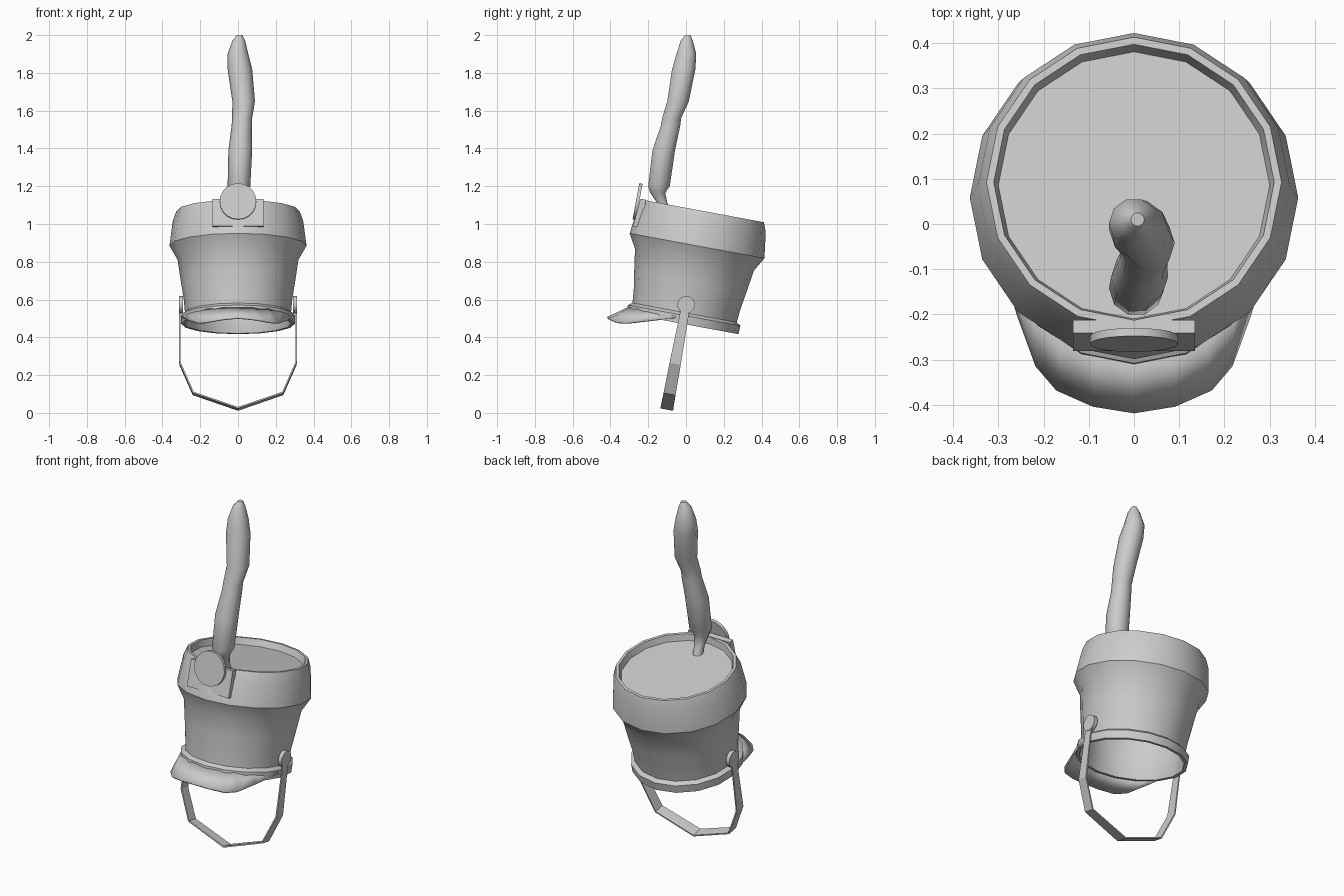
import bpy, bmesh, math
from mathutils import Matrix, Vector

if "Cube" in bpy.data.objects:
    bpy.data.objects.remove(bpy.data.objects["Cube"])

# The hat leans back about the chin strap buttons
TILT = Matrix.Translation((0, 0, 0.57)) @ Matrix.Rotation(math.radians(-10.5), 4, 'X')
grey = bpy.data.materials.new("plain grey")
grey.diffuse_color = (0.6, 0.6, 0.6, 1)
grey.use_nodes = True
grey.node_tree.nodes["Principled BSDF"].inputs["Base Color"].default_value = grey.diffuse_color


def finish(name, bm, matrix=TILT, angle=35):
    bmesh.ops.transform(bm, matrix=matrix, verts=bm.verts)
    bmesh.ops.recalc_face_normals(bm, faces=bm.faces)
    me = bpy.data.meshes.new(name)
    bm.to_mesh(me)
    bm.free()
    ob = bpy.data.objects.new(name, me)
    bpy.context.collection.objects.link(ob)
    me.materials.append(grey)
    bpy.ops.object.select_all(action='DESELECT')
    ob.select_set(True)
    bpy.context.view_layer.objects.active = ob
    bpy.ops.object.shade_smooth_by_angle(angle=math.radians(angle))
    return ob


def rings(bm, centres, radii, n):
    """Stack of horizontal n-sided rings, capped at both ends."""
    loops = []
    for c, r in zip(centres, radii):
        loops.append([bm.verts.new((c[0] + r * math.cos(2 * math.pi * i / n),
                                    c[1] + r * math.sin(2 * math.pi * i / n), c[2]))
                      for i in range(n)])
    for a, b in zip(loops, loops[1:]):
        for i in range(n):
            j = (i + 1) % n
            bm.faces.new((a[i], a[j], b[j], b[i]))
    bm.faces.new(loops[0])
    bm.faces.new(loops[-1])


def disc(name, centre, radius, depth, axis, n):
    bm = bmesh.new()
    bmesh.ops.create_cone(bm, cap_ends=True, segments=n, radius1=radius,
                          radius2=radius, depth=depth)
    finish(name, bm, TILT @ Matrix.Translation(centre) @ Matrix.Rotation(math.pi / 2, 4, axis))


# Hat body: recessed lid, flared top band, waist, bottom rim, hollow inside
profile = [(.300, .47), (.310, .507), (.326, .507), (.345, .455), (.363, .32),
           (.320, .245), (.303, .13), (.287, .03), (.281, -.04), (.303, -.055),
           (.301, -.10), (.282, -.10), (.270, -.04), (.275, .03), (.29, .13),
           (.295, .30), (.29, .455)]
bm = bmesh.new()
rings(bm, [(0, 0, z) for r, z in profile], [r for r, z in profile], 16)
finish("hat_body", bm)

# Flat plate on the front of the top band
bm = bmesh.new()
bmesh.ops.create_cube(bm, size=1)
for v in bm.verts:
    top = v.co.z > 0
    v.co = Vector((math.copysign(.135, v.co.x),
                   (-.340 if top else -.352) if v.co.y < 0 else -.31,
                   .51 if top else .36))
finish("front_plate", bm)

# Round badge
disc("round_badge", (0, -.352, .493), .097, .018, 'X', 20)

# Visor: strip from the rim to a drooping outer edge, mirrored
half = [(.0, -.397, -.142), (.09, -.381, -.148), (.17, -.343, -.156),
        (.215, -.29, -.150), (.255, -.182, -.118), (.298, -.04, -.075)]
outer = [(-x, y, z) for x, y, z in half[:0:-1]] + half
bm = bmesh.new()
strips = []
for i, p in enumerate(outer):
    a = math.radians(-172 + 164 * i / (len(outer) - 1))
    inner = (.29 * math.cos(a), .29 * math.sin(a), -.065)
    strips.append((bm.verts.new(inner), bm.verts.new(p)))
for (a, b), (c, d) in zip(strips, strips[1:]):
    bm.faces.new((a, b, d, c))
visor = finish("visor", bm)
mod = visor.modifiers.new("thickness", 'SOLIDIFY')
mod.thickness = .01
mod.offset = 0

# Chin strap: flat band hanging below the hat
path = [(.304, .02, .022), (.312, -.06, .024), (.311, -.315, .03),
        (.240, -.478, .032), (0, -.562, .034)]
path += [(-x, z, w) for x, z, w in path[-2::-1]]
bm = bmesh.new()
prev = None
t = .008
for x, z, w in path:
    k = Vector((x, 0, z + .25)).normalized() * t
    ring = [bm.verts.new(Vector((x, sy * w, z)) - k * s)
            for sy, s in ((-1, 0), (1, 0), (1, 1), (-1, 1))]
    if prev:
        for i in range(4):
            j = (i + 1) % 4
            bm.faces.new((prev[i], prev[j], ring[j], ring[i]))
    else:
        bm.faces.new(ring)
    prev = ring
bm.faces.new(prev)
finish("chin_strap", bm, angle=15)

# Strap buttons
for side, label in ((-1, "left"), (1, "right")):
    disc(label + "_strap_button", (side * .302, 0, .003), .046, .022, 'Y', 14)

# Plume with a narrow stem
plume = [(0, -.105, 1.05, .028), (0, -.125, 1.11, .028), (.004, -.15, 1.165, .042),
         (.005, -.143, 1.20, .060), (.012, -.118, 1.39, .063), (.020, -.082, 1.52, .054),
         (.022, -.076, 1.56, .053), (.030, -.042, 1.65, .060), (.010, -.012, 1.82, .065),
         (.0, .002, 1.90, .055), (.004, .004, 1.97, .034), (.008, .01, 2.0, .015)]
bm = bmesh.new()
rings(bm, [p[:3] for p in plume], [p[3] for p in plume], 10)
finish("plume", bm, Matrix.Identity(4), 45)
